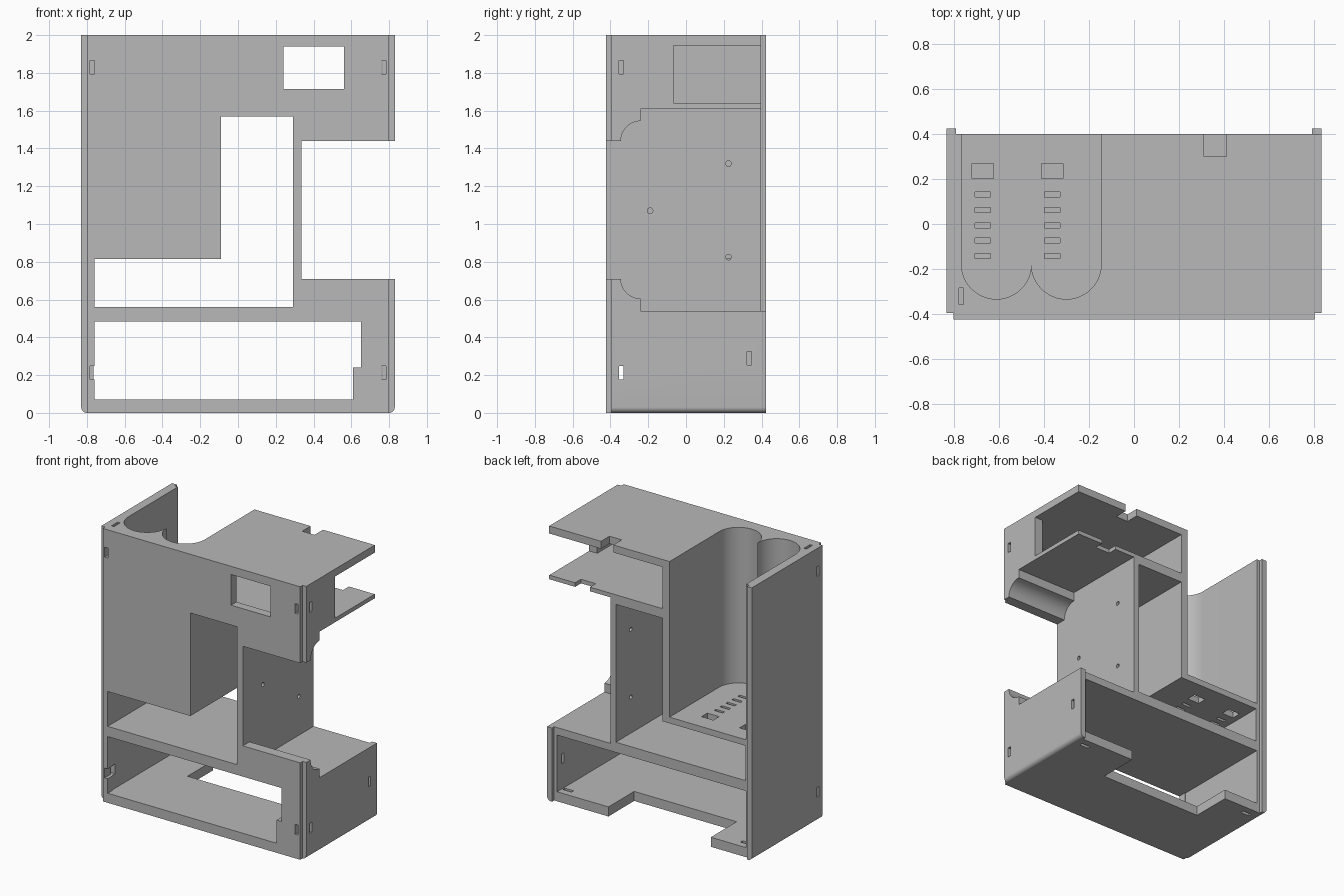
import bpy, bmesh, math
from mathutils import Vector

cube = bpy.data.objects.get("Cube")
if cube:
    bpy.data.objects.remove(cube, do_unlink=True)

grey = bpy.data.materials.new("plain_grey")
grey.use_nodes = True
grey.diffuse_color = (0.48, 0.48, 0.48, 1)
grey.node_tree.nodes["Principled BSDF"].inputs["Base Color"].default_value = grey.diffuse_color


def prism(name, points, axis, lo, hi):
    """Extrude a flat outline along an axis."""
    place = {"X": lambda a, b: (lo, a, b),
             "Y": lambda a, b: (a, lo, b),
             "Z": lambda a, b: (a, b, lo)}[axis]
    step = Vector([hi - lo if axis == k else 0 for k in "XYZ"])
    bm = bmesh.new()
    face = bm.faces.new([bm.verts.new(place(a, b)) for a, b in points])
    out = bmesh.ops.extrude_face_region(bm, geom=[face])
    moved = [g for g in out["geom"] if isinstance(g, bmesh.types.BMVert)]
    bmesh.ops.translate(bm, verts=moved, vec=step)
    bmesh.ops.recalc_face_normals(bm, faces=bm.faces)
    mesh = bpy.data.meshes.new(name)
    bm.to_mesh(mesh)
    bm.free()
    mesh.materials.append(grey)
    obj = bpy.data.objects.new(name, mesh)
    bpy.context.collection.objects.link(obj)
    return obj


def rect(a0, a1, b0, b1):
    return [(a0, b0), (a1, b0), (a1, b1), (a0, b1)]


def slot(a, b, wide=0.025, tall=0.072):
    return rect(a - wide / 2, a + wide / 2, b - tall / 2, b + tall / 2)


def arc(a, b, radius, start, end, steps=16):
    angles = [math.radians(start + (end - start) * i / steps) for i in range(steps + 1)]
    return [(a + radius * math.cos(t), b + radius * math.sin(t)) for t in angles]


# Outer block with rounded bottom edges
W, D = 0.83, 0.423
outline = [(-W, 2)] + arc(-0.8, 0.03, 0.03, 180, 270, 8) + arc(0.8, 0.03, 0.03, 270, 360, 8) + [(W, 2)]
body = prism("case_body", outline, "Y", -D, D)


def cut(points, axis, lo, hi):
    cutter = prism("cutter", points, axis, lo, hi)
    cutter.hide_render = True
    mod = body.modifiers.new("cut", "BOOLEAN")
    mod.operation = "DIFFERENCE"
    mod.solver = "EXACT"
    mod.object = cutter
    bpy.context.view_layer.objects.active = body
    bpy.ops.object.modifier_apply(modifier=mod.name)
    bpy.data.objects.remove(cutter, do_unlink=True)


# Stepped front corners and recessed back between the side lips
for x0, x1 in ((-1, -0.8), (0.8, 1)):
    cut(rect(x0, x1, -1, -0.395), "Z", -0.5, 2.5)
cut(rect(-0.79, 0.79, -0.5, 0.6), "Y", 0.398, 1)
cut(rect(-0.79, 1, 0.54, 2.5), "Y", 0.398, 1)

# Lower bay and its stepped front opening
cut(rect(-0.765, 0.765, 0.07, 0.485), "Y", -0.36, 1)
cut([(-0.76, 0.07), (0.61, 0.07), (0.61, 0.24), (0.65, 0.24), (0.65, 0.485), (-0.76, 0.485)],
    "Y", -1, -0.3)

# L-shaped passage through the middle
cut([(-0.76, 0.56), (0.29, 0.56), (0.29, 1.57), (-0.09, 1.57), (-0.09, 0.815), (-0.76, 0.815)],
    "Y", -1, 1)

# Twin-lobed vertical well, open at the top and back
well = [(-0.765, 1)] + arc(-0.61, -0.178, 0.155, 180, 360, 24)
well += arc(-0.3, -0.178, 0.155, 180, 360, 24)[1:] + [(-0.145, 1)]
cut(well, "Z", 0.86, 2.5)

# Side recess with curved front lips
recess = [(-1, 0.71)] + arc(-0.24, 0.71, 0.105, 180, 270) + [(-0.24, 0.54), (1, 0.54), (1, 1.61), (-0.24, 1.61)]
recess += arc(-0.24, 1.44, 0.105, 90, 180) + [(-1, 1.44)]
cut(recess, "X", 0.335, 1)

# Upper compartment, its window and its open side
cut(rect(-0.09, 0.765, 1.64, 1.945), "Y", -0.36, 1)
cut(rect(0.24, 0.56, 1.715, 1.94), "Y", -1, -0.3)
cut(rect(-0.065, 1, 1.64, 1.945), "X", 0.7, 1)

# Notches in the top plate and the shelf
cut(rect(0.31, 0.41, 0.3, 1), "Z", 1.9, 2.5)
cut(rect(0.5, 0.62, 0.33, 1), "Z", 1.59, 1.7)

# Bottom plate cutout at the back
cut(rect(-0.48, 0.35, 0.1, 1), "Z", -1, 0.2)

# Vents in the well floor
for x in (-0.67, -0.362):
    cut(slot(x, 0.235, 0.096, 0.068), "Z", 0.75, 0.92)
    for i in range(5):
        cut(slot(x, 0.13 - i * 0.068, 0.07, 0.022), "Z", 0.75, 0.92)

# Screw holes in the inner wall
for y, z in ((-0.19, 1.07), (0.225, 1.32), (0.225, 0.825)):
    cut(arc(y, z, 0.015, 0, 345, 23), "X", 0.25, 0.4)

# Fastening slots on the sides, front, top and bottom
for side in (-1, 1):
    for z in (1.83, 0.212):
        cut(slot(-0.343, z), "X", *sorted((side * 0.755, side)))
        cut(slot(side * 0.772, z), "Y", -1, -0.34)
    cut(slot(side * 0.72, 0.335, 0.072, 0.025), "Z", -1, 0.2)
cut(slot(0.335, 0.29), "X", 0.7, 1)
cut(slot(-0.766, -0.32, 0.02), "Z", 1.9, 2.5)

bpy.ops.object.select_all(action="DESELECT")
body.select_set(True)
bpy.context.view_layer.objects.active = body
bpy.ops.object.shade_smooth_by_angle(angle=math.radians(30))
